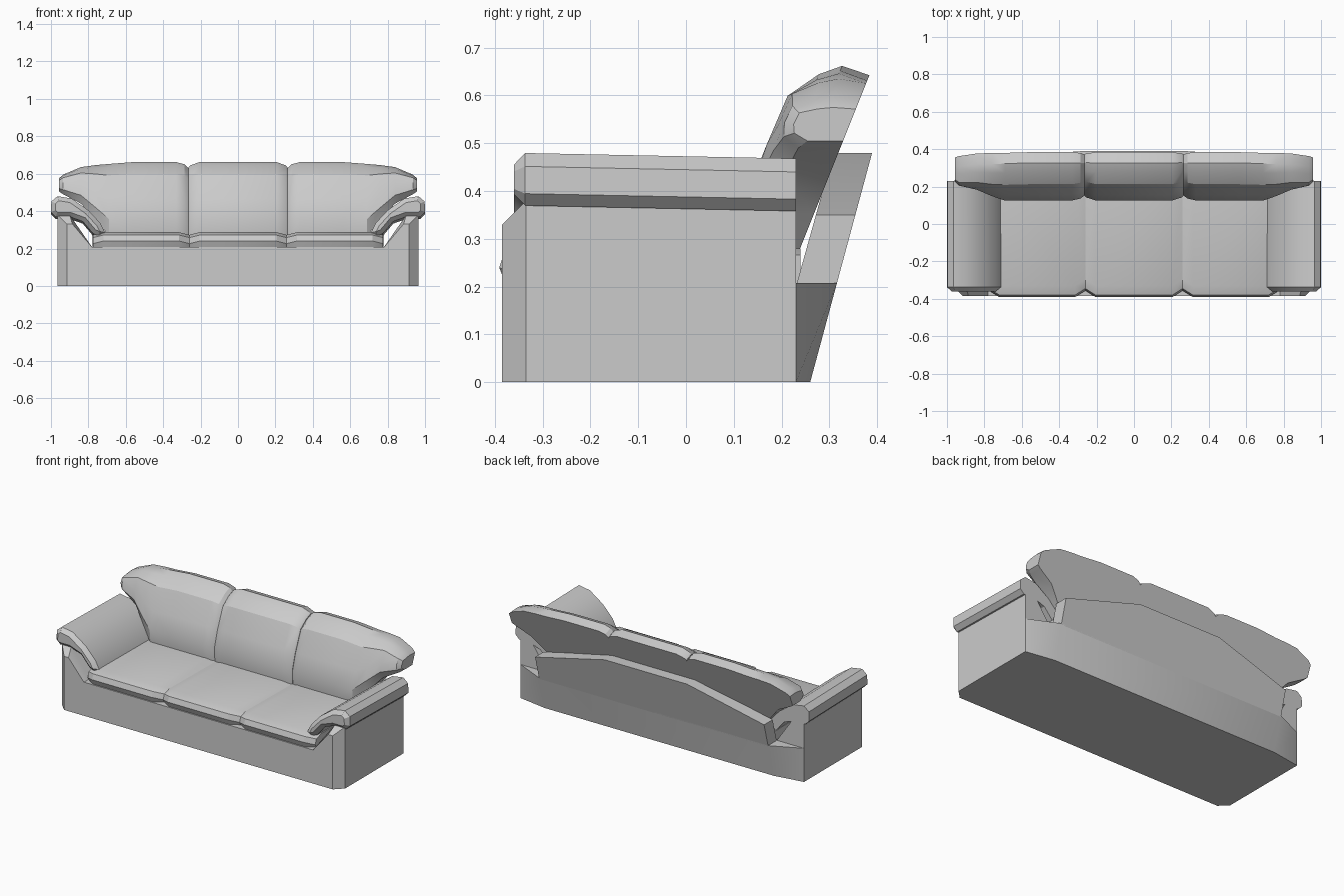
import bpy, bmesh, math

if "Cube" in bpy.data.objects:
    bpy.data.objects.remove(bpy.data.objects["Cube"])


def loft(name, rings, mirror=False, angle=28, bevel_front=0):
    """Skin a closed solid through rings that share one point count."""
    bm = bmesh.new()
    vs = [[bm.verts.new(p) for p in r] for r in rings]
    n = len(rings[0])
    for a, b in zip(vs, vs[1:]):
        for i in range(n):
            j = (i + 1) % n
            bm.faces.new((a[i], a[j], b[j], b[i]))
    front = bm.faces.new(vs[0])
    bm.faces.new(vs[-1])
    bmesh.ops.recalc_face_normals(bm, faces=bm.faces[:])
    if bevel_front:
        bmesh.ops.bevel(bm, geom=list(front.edges), offset=bevel_front, segments=1,
                        affect='EDGES', clamp_overlap=True)
    me = bpy.data.meshes.new(name)
    bm.to_mesh(me)
    bm.free()
    for p in me.polygons:
        p.use_smooth = True
    me.set_sharp_from_angle(angle=math.radians(angle))
    ob = bpy.data.objects.new(name, me)
    bpy.context.collection.objects.link(ob)
    if mirror:
        m = ob.modifiers.new("mirror", 'MIRROR')
        m.use_mirror_merge = False
    return ob


# Base block with chamfered front corners and a back that leans out
def footprint(z):
    half = [(.915, -.385), (.965, -.335), (.965, .23), (.78, .26 + .27 * z)]
    return [(x, y, z) for x, y in half] + [(-x, y, z) for x, y in reversed(half)]


loft("base", [footprint(0), footprint(.207)])

# Leaning back panel, highest in the middle
panel = [(.78, .2), (.78, .35), (.28, .48), (-.28, .48), (-.78, .35), (-.78, .2)]
loft("back_panel", [[(x, .174 + .28 * z, z) for x, z in panel],
                    [(x, .26 + .27 * z, z) for x, z in panel]])

# Arm supports
tip = [(.775, .2), (.885, .33), (.915, .33), (.915, .2)]
full = [(.775, .2), (.9, .38), (.965, .38), (.965, .2)]
loft("arm_support", [[(x, y, z) for x, z in s]
                     for s, y in ((tip, -.385), (full, -.335), (full, .23))], mirror=True)

# Curved arm pads
pad = [(.975, .37), (1.0, .395), (.998, .452), (.965, .48), (.89, .468), (.80, .405),
       (.735, .335), (.71, .285), (.735, .265), (.775, .28), (.83, .345), (.90, .37)]
loft("arm_pad", [[(x, -.36, z) for x, z in pad], [(x, .23, z - .012) for x, z in pad]],
     mirror=True, bevel_front=.03)

# Seat cushions, pinched at both ends
seat = [(.24, .2), (-.375, .2), (-.391, .24), (-.38, .272), (-.33, .287), (.24, .28)]


def seat_ring(x, pinch):
    return [(x, y + (.035 * pinch if y < 0 else 0), z - (.014 * pinch if z > .22 else 0))
            for y, z in seat]


def seat_cushion(name, x0, x1, mirror):
    e = .055
    loft(name, [seat_ring(x0, 1), seat_ring(x0 + e, 0), seat_ring(x1 - e, 0),
                seat_ring(x1, 1)], mirror)


seat_cushion("seat_middle", -.26, .26, False)
seat_cushion("seat_side", .26, .775, True)

# Back cushions: depth in front of the leaning rear plane, and height fraction
profile = [(.1, 0), (.145, .23), (.157, .5), (.154, .84), (.107, .955),
           (.065, 1), (0, .95), (0, .5), (0, 0)]


def back_ring(x, zb, zt, d):
    ring = []
    for depth, v in profile:
        z = zb + (zt - zb) * v
        ring.append((x, .385 - .4 * (.645 - z) - depth * d, z))
    return ring


middle = [(.265, .27, .635, .82), (.255, .27, .645, .88), (.205, .27, .662, 1)]
loft("back_middle", [back_ring(-x, *r) for x, *r in middle] +
     [back_ring(x, *r) for x, *r in reversed(middle)])

# Side back cushions sweep out over the arms as wings
wing = [(.265, .27, .63, .8), (.285, .27, .65, .92), (.33, .27, .662, 1), (.56, .27, .662, 1),
        (.69, .27, .652, 1), (.76, .35, .646, 1), (.84, .44, .635, .95),
        (.935, .49, .595, .88), (.957, .505, .575, .75)]
loft("back_side", [back_ring(*r) for r in wing], mirror=True)
